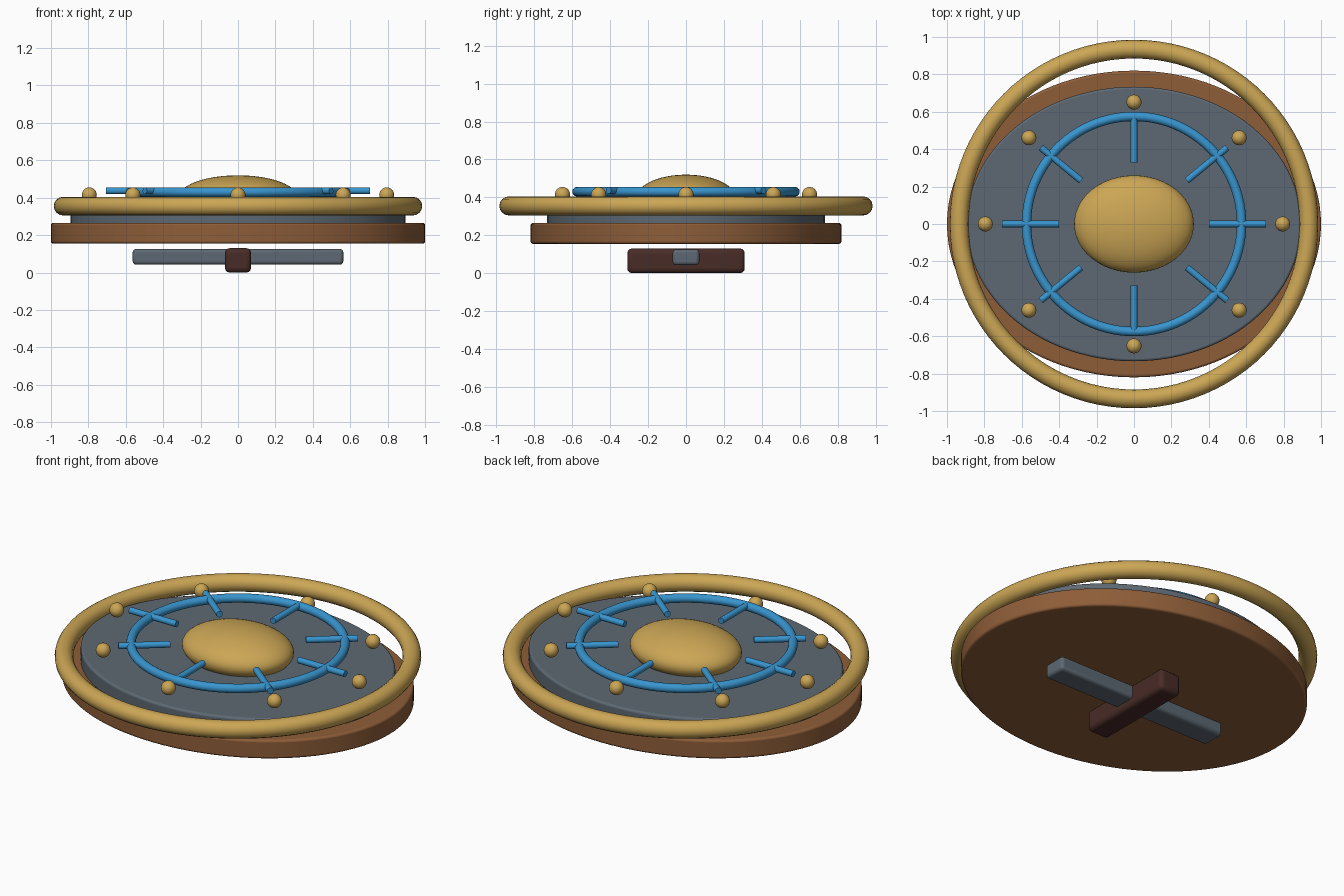
import bpy
from math import cos, sin, pi
from mathutils import Vector

if "Cube" in bpy.data.objects:
    bpy.data.objects.remove(bpy.data.objects["Cube"])


def material(name, rgb):
    m = bpy.data.materials.new(name)
    m.diffuse_color = (*rgb, 1)
    m.use_nodes = True
    m.node_tree.nodes["Principled BSDF"].inputs["Base Color"].default_value = m.diffuse_color
    return m


WOOD = material("wood", (0.27, 0.11, 0.04))
STEEL = material("steel", (0.11, 0.14, 0.17))
BRASS = material("brass", (0.60, 0.38, 0.09))
BLUE = material("blue", (0.04, 0.30, 0.62))
LEATHER = material("leather", (0.065, 0.025, 0.02))
SQUASH = 0.82  # oval ratio of the shield outline


def finish(name, mat, bevel=0, smooth=True):
    o = bpy.context.object
    o.name = name
    o.data.materials.append(mat)
    bpy.ops.object.transform_apply(location=False, rotation=False, scale=True)
    if bevel:
        b = o.modifiers.new("bevel", "BEVEL")
        b.width, b.segments = bevel, 3
        b.limit_method = "ANGLE"
    if smooth:
        bpy.ops.object.shade_smooth_by_angle()
    return o


def oval_disc(name, mat, radius, z0, z1, bevel):
    bpy.ops.mesh.primitive_cylinder_add(vertices=96, radius=radius, depth=z1 - z0,
                                        location=(0, 0, (z0 + z1) / 2))
    bpy.context.object.scale.y = SQUASH
    finish(name, mat, bevel)


def ring(name, mat, major, minor, z):
    bpy.ops.mesh.primitive_torus_add(major_radius=major, minor_radius=minor,
                                     major_segments=96, minor_segments=16,
                                     location=(0, 0, z))
    finish(name, mat)


def ball(name, mat, loc, size, seg=24):
    bpy.ops.mesh.primitive_uv_sphere_add(segments=seg, ring_count=seg // 2,
                                         radius=1, location=loc)
    bpy.context.object.scale = size
    finish(name, mat)


def rod(name, mat, a, b, radius):
    d = b - a
    bpy.ops.mesh.primitive_cylinder_add(vertices=16, radius=radius, depth=d.length,
                                        location=(a + b) / 2,
                                        rotation=d.to_track_quat("Z", "Y").to_euler())
    finish(name, mat)


def box(name, mat, half_x, half_y, z0, z1, bevel):
    bpy.ops.mesh.primitive_cube_add(size=2, location=(0, 0, (z0 + z1) / 2))
    bpy.context.object.scale = (half_x, half_y, (z1 - z0) / 2)
    finish(name, mat, bevel)


# Oval wooden body and steel face plate
oval_disc("wood_body", WOOD, 1.0, 0.155, 0.265, 0.012)
oval_disc("face_plate", STEEL, 0.895, 0.25, 0.35, 0.012)

# Round rims and central boss
ring("outer_rim", BRASS, 0.935, 0.05, 0.355)
ring("inlay_ring", BLUE, 0.575, 0.025, 0.43)
ball("boss", BRASS, (0, 0, 0.40), (0.32, 0.26, 0.12), 48)

# Eight spokes and studs laid out on an oval
for i in range(8):
    a = i * pi / 4
    d = Vector((cos(a), sin(a) * SQUASH, 0))
    up = Vector((0, 0, 0.437))
    rod(f"spoke_{i}", BLUE, d * 0.40 + up, d * 0.705 + up, 0.018)
    ball(f"stud_{i}", BRASS, d * 0.795 + Vector((0, 0, 0.415)), (0.04, 0.04, 0.04))

# Rear brace and hand grip
box("rear_brace", STEEL, 0.563, 0.07, 0.042, 0.126, 0.018)
box("hand_grip", LEATHER, 0.07, 0.31, 0.0, 0.13, 0.025)
